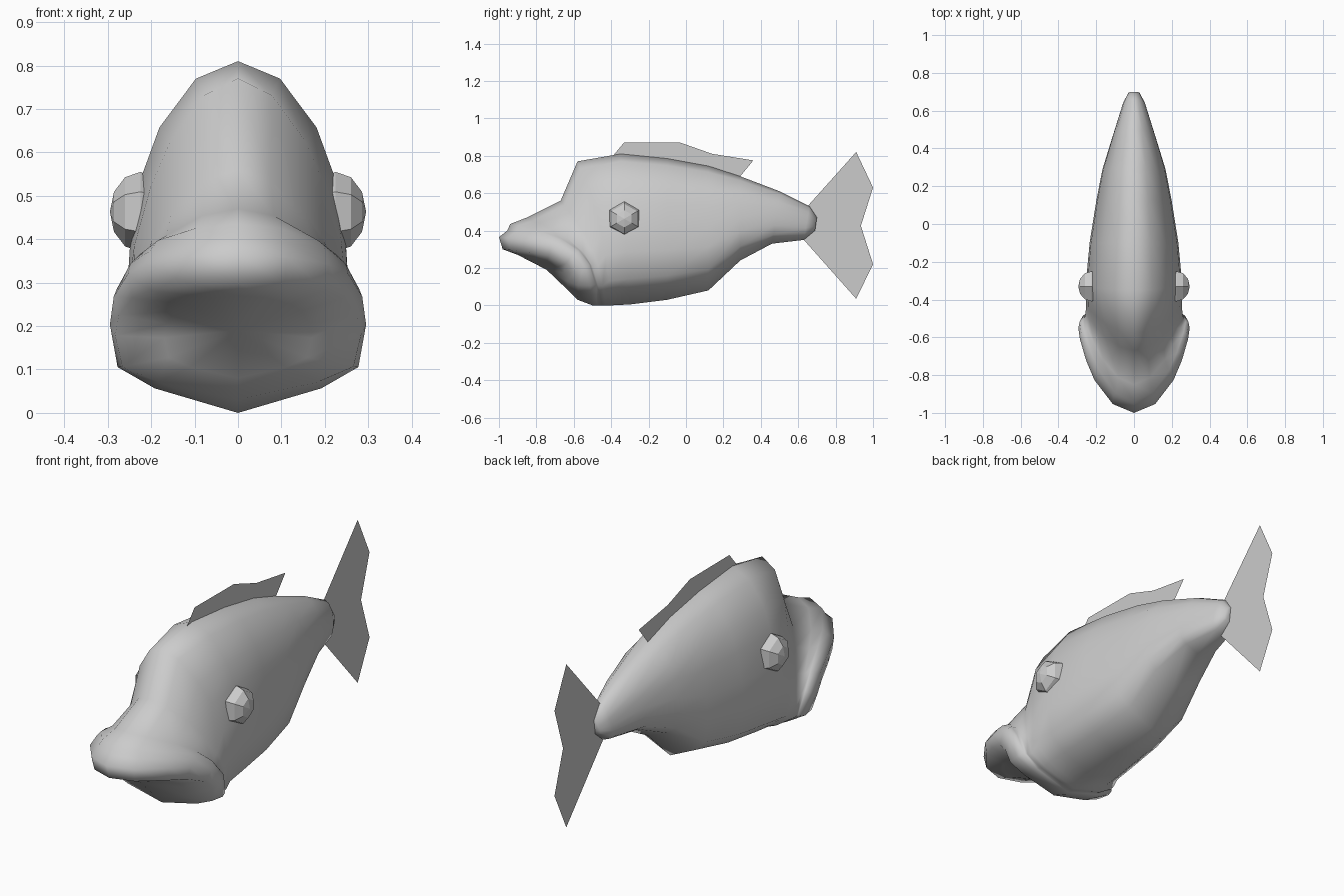
import bpy, bmesh, math
from mathutils import Matrix

if "Cube" in bpy.data.objects:
    bpy.data.objects.remove(bpy.data.objects["Cube"])

# cross-section shape: (fraction from top to bottom, fraction of half width)
SECTION = [(0, 0), (.05, .38), (.19, .71), (.32, .86), (.5, .97),
           (.65, 1), (.83, .94), (.91, .65), (1, 0)]


def finish(bm, name, smooth=False):
    bmesh.ops.recalc_face_normals(bm, faces=bm.faces)
    mesh = bpy.data.meshes.new(name)
    bm.to_mesh(mesh)
    bm.free()
    for p in mesh.polygons:
        p.use_smooth = smooth
    obj = bpy.data.objects.new(name, mesh)
    bpy.context.collection.objects.link(obj)
    return obj


def add_ring(bm, top, bottom, width, bow_y=0, bow_z=0, pinch=0):
    """Closed loop from top (y, z) to bottom; bow bends the sides, pinch narrows the top."""
    def point(t, x):
        s = math.sin(math.pi * t)
        y = top[0] + (bottom[0] - top[0]) * t + bow_y * s
        z = top[1] + (bottom[1] - top[1]) * t + bow_z * s
        return bm.verts.new((x * width * (1 - pinch * (1 - t) ** 2), y, z))
    right = [point(t, x) for t, x in SECTION]
    left = [point(t, -x) for t, x in reversed(SECTION[1:-1])]
    return right + left


# body: rings from the tail forward, tilting into the lip and the mouth underside
RINGS = [
    ((.70, .47), (.69, .40), .03),
    ((.66, .53), (.63, .35), .058),
    ((.50, .61), (.46, .33), .11),
    ((.29, .69), (.29, .24), .167),
    ((.12, .745), (.12, .08), .20),
    ((-.10, .785), (-.10, .03), .235),
    ((-.35, .81), (-.30, .005), .255),
    ((-.58, .77), (-.40, 0), .262, .04, 0, .24),
    ((-.67, .56), (-.43, 0), .265, .05, .02, .28),
    ((-.85, .47), (-.45, 0), .270, .10, .05, .22),
    ((-.94, .435), (-.465, 0), .278, .13, .08, .10),
    ((-.955, .40), (-.475, 0), .288, .14, .085),
    ((-1.0, .365), (-.50, 0), .295, .14, .085),
    ((-.98, .30), (-.58, .03), .283, .14, .06),
    ((-.90, .27), (-.63, .08), .17, .08, .03),
]
bm = bmesh.new()
loops = [add_ring(bm, *r) for r in RINGS]
for a, b in zip(loops, loops[1:]):
    for i in range(len(a)):
        j = (i + 1) % len(a)
        bm.faces.new((a[i], a[j], b[j], b[i]))
bm.faces.new(loops[0])
throat = bm.verts.new((0, -.745, .19))
for i, v in enumerate(loops[-1]):
    bm.faces.new((v, loops[-1][(i + 1) % len(loops[-1])], throat))
finish(bm, "body", True)

# eyes: low-poly six-sided domes
for side, name in ((1, "right_eye"), (-1, "left_eye")):
    bm = bmesh.new()
    bmesh.ops.create_uvsphere(bm, u_segments=6, v_segments=6, radius=1)
    mat = (Matrix.Translation((side * .225, -.33, .463))
           @ Matrix.Diagonal((.07, .092, .092, 1))
           @ Matrix.Rotation(math.pi / 6, 4, 'X')
           @ Matrix.Rotation(math.pi / 2, 4, 'Y'))
    bmesh.ops.transform(bm, matrix=mat, verts=bm.verts)
    finish(bm, name)

# fins: thin flat sheets on the centre plane
FINS = {
    "back_fin": [(-.39, .80), (-.33, .872), (-.03, .87), (.14, .81),
                 (.36, .775), (.29, .69), (.10, .735), (-.12, .77)],
    "tail_fin": [(.65, .53), (.91, .82), (1, .63), (.935, .425),
                 (1, .22), (.91, .035), (.63, .35)],
}
for name, outline in FINS.items():
    bm = bmesh.new()
    bm.faces.new([bm.verts.new((0, y, z)) for y, z in outline])
    finish(bm, name)
